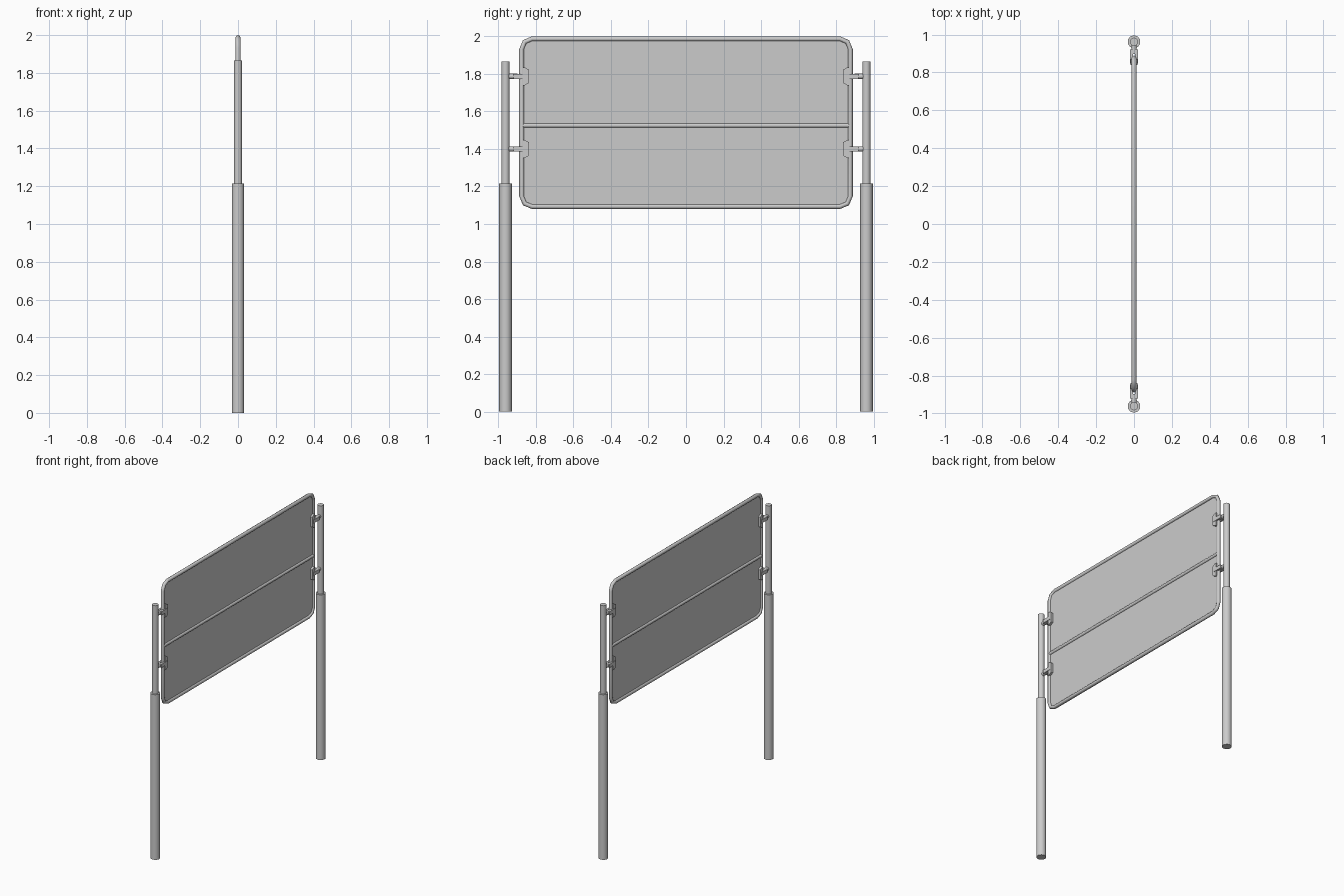
import bpy, bmesh, math
from mathutils import Matrix, Vector

if "Cube" in bpy.data.objects:
    bpy.data.objects.remove(bpy.data.objects["Cube"], do_unlink=True)

metal = bpy.data.materials.new("light grey metal")
metal.use_nodes = True
GREY = (0.6, 0.6, 0.6, 1)
metal.diffuse_color = GREY
metal.node_tree.nodes["Principled BSDF"].inputs["Base Color"].default_value = GREY


def finish(name, bm, angle=50):
    bmesh.ops.recalc_face_normals(bm, faces=bm.faces)
    mesh = bpy.data.meshes.new(name)
    bm.to_mesh(mesh)
    bm.free()
    obj = bpy.data.objects.new(name, mesh)
    bpy.context.collection.objects.link(obj)
    mesh.materials.append(metal)
    bpy.ops.object.select_all(action="DESELECT")
    obj.select_set(True)
    bpy.context.view_layer.objects.active = obj
    bpy.ops.object.shade_smooth_by_angle(angle=math.radians(angle))
    return obj


def rod(name, start, end, radius, sides=10):
    a, b = Vector(start), Vector(end)
    bm = bmesh.new()
    turn = (b - a).to_track_quat("Z", "Y").to_matrix().to_4x4()
    bmesh.ops.create_cone(bm, cap_ends=True, segments=sides, radius1=radius,
                          radius2=radius, depth=(b - a).length,
                          matrix=Matrix.Translation((a + b) / 2) @ turn)
    return finish(name, bm)


def prism(name, outline, x0, x1, angle=30):
    """Extrude a (y, z) outline along x."""
    bm = bmesh.new()
    face = bm.faces.new([bm.verts.new((x0, y, z)) for y, z in outline])
    new = bmesh.ops.extrude_face_region(bm, geom=[face])["geom"]
    bmesh.ops.translate(bm, vec=(x1 - x0, 0, 0),
                        verts=[v for v in new if isinstance(v, bmesh.types.BMVert)])
    return finish(name, bm, angle)


# Rounded rectangle shared by the frame and the panel
MID_Z, HALF_Y, HALF_Z, TUBE, CORNER = 1.54, 0.876, 0.447, 0.013, 0.055


def rounded_outline(radius, segments=2):
    points = []
    for quarter, (sy, sz) in enumerate([(1, 1), (-1, 1), (-1, -1), (1, -1)]):
        for i in range(segments + 1):
            a = (quarter + i / segments) * math.pi / 2
            points.append((sy * (HALF_Y - CORNER) + radius * math.cos(a),
                           MID_Z + sz * (HALF_Z - CORNER) + radius * math.sin(a)))
    return points


# Tubular frame
bm = bmesh.new()
rings = []
for k in range(8):
    a = k * math.pi / 4
    rings.append([bm.verts.new((TUBE * math.sin(a), y, z))
                  for y, z in rounded_outline(CORNER + TUBE * math.cos(a))])
count = len(rings[0])
for k in range(8):
    r, s = rings[k], rings[(k + 1) % 8]
    for i in range(count):
        j = (i + 1) % count
        bm.faces.new((r[i], r[j], s[j], s[i]))
finish("frame", bm)

# Thin panel and middle rail
prism("panel", rounded_outline(CORNER), -0.002, 0.002)
rod("middle_rail", (0, -HALF_Y, 1.525), (0, HALF_Y, 1.525), 0.012, 8)

# Posts and clamps on both ends
for side, end in ((1, "rear"), (-1, "front")):
    y = side * 0.962
    rod(end + "_lower_post", (0, y, 0), (0, y, 1.215), 0.034)
    rod(end + "_upper_post", (0, y, 1.2), (0, y, 1.865), 0.022)
    for z, level in ((1.787, "upper"), (1.4, "lower")):
        tag = f"{end}_{level}_clamp"
        rod(tag + "_arm", (0, y, z), (0, side * 0.897, z), 0.014, 8)
        for s, face in ((1, "left"), (-1, "right")):
            # Prong passing over the frame
            prism(f"{tag}_{face}_prong",
                  [(side * u, z + v) for u, v in
                   ((0.92, -0.013), (0.92, 0.013), (0.848, 0.013), (0.848, -0.013))],
                  s * 0.006, s * 0.021)
            # Gripping plate on the panel edge
            prism(f"{tag}_{face}_plate",
                  [(side * u, z + v) for u, v in
                   ((0.872, -0.048), (0.872, 0.048), (0.86, 0.048),
                    (0.838, 0.036), (0.838, -0.036), (0.86, -0.048))],
                  s * 0.002, s * 0.018)
